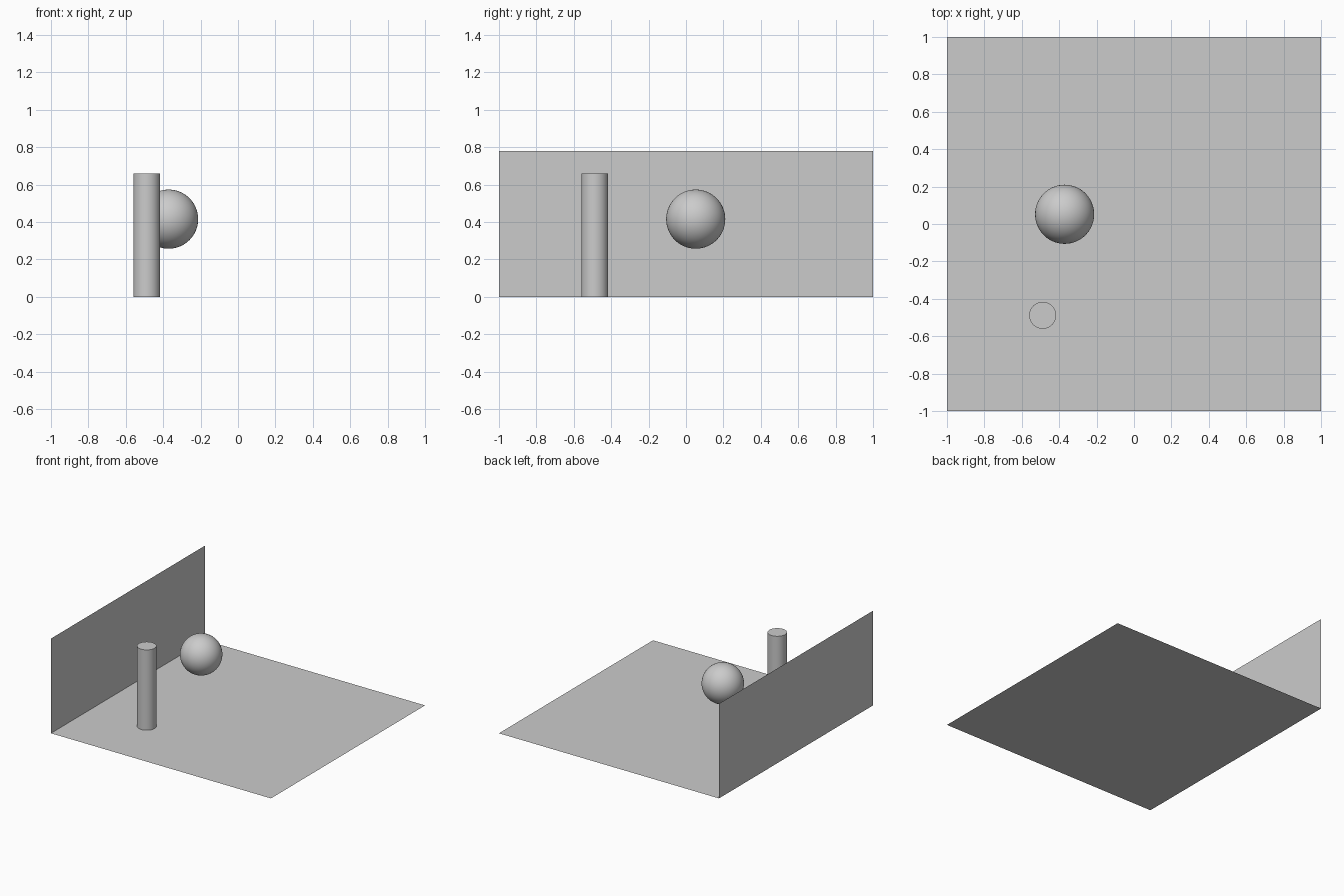
import bpy
from math import pi

if "Cube" in bpy.data.objects:
    bpy.data.objects.remove(bpy.data.objects["Cube"])

WALL_H = 0.778


def finish(name, smooth=False):
    ob = bpy.context.object
    ob.name = ob.data.name = name
    bpy.ops.object.transform_apply(location=False, rotation=True, scale=True)
    if smooth:
        bpy.ops.object.shade_smooth_by_angle(angle=pi / 6)
    return ob


# Floor: single-sided sheet
bpy.ops.mesh.primitive_plane_add(size=2)
finish("floor")

# Wall: upright sheet along the left edge, facing inward
bpy.ops.mesh.primitive_plane_add(size=1, location=(-1, 0, WALL_H / 2), rotation=(0, pi / 2, 0))
bpy.context.object.scale = (WALL_H, 2, 1)
finish("wall")

# Column standing on the floor
bpy.ops.mesh.primitive_cylinder_add(vertices=64, radius=0.072, depth=0.66,
                                    location=(-0.488, -0.488, 0.33))
finish("column", smooth=True)

# Floating ball
bpy.ops.mesh.primitive_uv_sphere_add(segments=64, ring_count=32, radius=0.158,
                                     location=(-0.371, 0.052, 0.415))
finish("ball", smooth=True)
